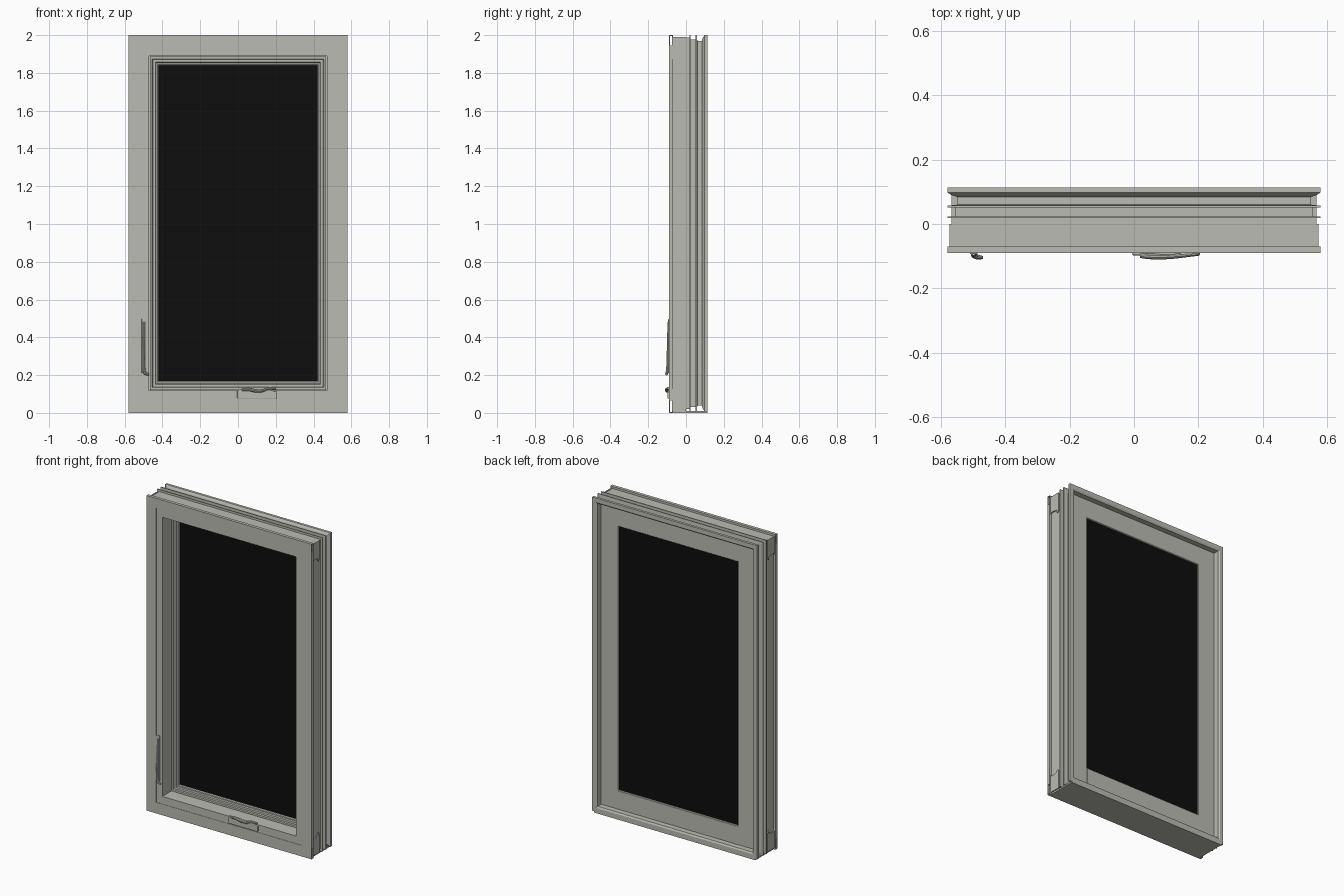
import bpy, bmesh
from mathutils import Vector

cube = bpy.data.objects.get("Cube")
if cube:
    bpy.data.objects.remove(cube, do_unlink=True)

W, H = 0.58, 2.0          # half width and height of the whole window
FRONT = -0.09             # face of the trim boards


def material(name, rgb):
    m = bpy.data.materials.new(name)
    m.use_nodes = True
    m.diffuse_color = (*rgb, 1)
    bsdf = next(n for n in m.node_tree.nodes if n.type == 'BSDF_PRINCIPLED')
    bsdf.inputs["Base Color"].default_value = (*rgb, 1)
    bsdf.inputs["Roughness"].default_value = 0.6
    return m


GREY = material("warm grey paint", (0.50, 0.50, 0.455))
BLACK = material("black glass", (0.004, 0.004, 0.004))


def finish(name, bm, mat, bevel=0):
    bmesh.ops.recalc_face_normals(bm, faces=bm.faces)
    me = bpy.data.meshes.new(name)
    bm.to_mesh(me)
    bm.free()
    me.materials.append(mat)
    ob = bpy.data.objects.new(name, me)
    bpy.context.collection.objects.link(ob)
    if bevel:
        b = ob.modifiers.new("soft edges", 'BEVEL')
        b.width, b.segments = bevel, 2
    return ob


def ring(name, profile, mat=GREY, lift=0.0):
    """Sweep a closed (inset, y) profile round the rectangle with mitred corners."""
    bm = bmesh.new()
    loops = []
    for sx, top in ((-1, 0), (1, 0), (1, 1), (-1, 1)):
        loops.append([bm.verts.new((sx * (W - d), y, H - d if top else d + lift))
                      for d, y in profile])
    n = len(profile)
    for c in range(4):
        a, b = loops[c], loops[(c + 1) % 4]
        for i in range(n):
            j = (i + 1) % n
            bm.faces.new((a[i], a[j], b[j], b[i]))
    return finish(name, bm, mat)


def box(name, lo, hi, mat=GREY, bevel=0):
    bm = bmesh.new()
    bmesh.ops.create_cube(bm, size=1)
    lo, hi = Vector(lo), Vector(hi)
    for v in bm.verts:
        v.co = (lo + hi) / 2 + v.co * (hi - lo)
    return finish(name, bm, mat, bevel)


def prism(name, pts, place, depth, bevel=0):
    """Extrude a flat outline; place() turns 2D points into 3D."""
    bm = bmesh.new()
    face = bm.faces.new([bm.verts.new(place(*p)) for p in pts])
    out = bmesh.ops.extrude_face_region(bm, geom=[face])
    verts = [g for g in out["geom"] if isinstance(g, bmesh.types.BMVert)]
    bmesh.ops.translate(bm, verts=verts, vec=depth)
    return finish(name, bm, GREY, bevel)


def hollow_board(name, z0, z1, y0, y1, wall):
    """Hollow trim board, open at both ends."""
    bm = bmesh.new()

    def loop(x, t):
        return [bm.verts.new((x, y, z)) for y, z in
                ((y0 + t, z0 + t), (y1 - t, z0 + t), (y1 - t, z1 - t), (y0 + t, z1 - t))]
    oa, ia, ob, ib = loop(-W, 0), loop(-W, wall), loop(W, 0), loop(W, wall)
    for i in range(4):
        j = (i + 1) % 4
        for a, b in ((oa, ob), (ia, ib), (oa, ia), (ob, ib)):
            bm.faces.new((a[i], a[j], b[j], b[i]))
    return finish(name, bm, GREY)


def rod(name, pts, radius, flat=1.0):
    """Tapered smooth rod through (x, y, z, thickness) points."""
    cu = bpy.data.curves.new(name, 'CURVE')
    cu.dimensions = '3D'
    cu.bevel_depth, cu.bevel_resolution, cu.use_fill_caps = radius, 3, True
    sp = cu.splines.new('NURBS')
    sp.points.add(len(pts) - 1)
    for p, (x, y, z, r) in zip(sp.points, pts):
        p.co, p.radius = (x, y, z, 1), r
    sp.use_endpoint_u, sp.order_u, sp.resolution_u = True, 3, 8
    cu.materials.append(GREY)
    ob = bpy.data.objects.new(name, cu)
    bpy.context.collection.objects.link(ob)
    bpy.ops.object.select_all(action='DESELECT')
    ob.select_set(True)
    bpy.context.view_layer.objects.active = ob
    bpy.ops.object.convert(target='MESH')
    bpy.ops.object.shade_smooth_by_angle()


# Outer frame: jamb, two fins and the rear flange in one profile
ring("outer_frame", [
    (0.06, -0.088), (0.06, -0.07), (0.013, -0.07), (0.013, 0.018), (0, 0.018),
    (0, 0.024), (0.024, 0.024), (0.024, 0.051), (0, 0.051), (0, 0.057),
    (0.03, 0.06), (0.03, 0.084), (0.012, 0.09), (0, 0.098), (0, 0.114),
    (0.025, 0.114), (0.035, 0.108), (0.035, 0.01), (0.11, 0.01), (0.11, -0.088)],
    lift=0.008)

# Sill closing the small gap under the frame
box("sill_base", (-0.567, -0.07, 0), (0.567, 0.114, 0.01))

# Sash with stepped glazing bead
ring("sash", [
    (0.114, 0.012), (0.114, -0.004), (0.126, -0.004), (0.13, 0.002), (0.143, 0.002),
    (0.147, 0.009), (0.155, 0.009), (0.16, 0.014), (0.16, 0.074), (0.156, 0.078),
    (0.038, 0.078), (0.038, 0.012)], lift=0.008)

# Bottom rail overlay on the rear of the sash
box("sash_bottom_rail", (-0.42, 0.076, 0.05), (0.42, 0.08, 0.162))

# Glass unit
box("glass", (-0.422, 0.016, 0.163), (0.422, 0.073, 1.852), BLACK)

# Trim boards: hollow head and sill, solid sides
hollow_board("head_trim", 1.94, H, FRONT, -0.07, 0.004)
hollow_board("sill_trim", 0, 0.07, FRONT, -0.07, 0.004)
for side, s in (("right", -1), ("left", 1)):
    x0, x1 = sorted((s * 0.512, s * W))
    box(side + "_trim", (x0, FRONT, 0.07), (x1, -0.07, 1.94))

    # Corner brackets on the frame sides
    for end, up in (("lower", 0), ("upper", 1)):
        outline = [(-0.07, 0.01), (0, 0.01), (0, 0.13), (-0.012, 0.14), (-0.016, 0.12),
                   (-0.062, 0.115), (-0.07, 0.13)]
        prism(f"{side}_{end}_bracket", outline,
              lambda y, z: (s * 0.566, y, H - z if up else z), (s * 0.008, 0, 0))

# Crank cover and folded crank handle
prism("crank_cover", [(-0.005, 0.076), (0.205, 0.076), (0.205, 0.112), (0.17, 0.122),
                      (0.03, 0.128), (-0.005, 0.122)],
      lambda x, z: (x, -0.085, z), (0, -0.013, 0), 0.004)
rod("crank_handle", [
    (0.02, -0.098, 0.122, 0.8), (0.05, -0.101, 0.128, 1.0), (0.09, -0.101, 0.116, 1.0),
    (0.13, -0.099, 0.116, 0.9), (0.16, -0.096, 0.132, 0.8), (0.2, -0.093, 0.128, 0.6)], 0.0095)

# Sash lock plate and lever
box("lock_plate", (-0.51, -0.094, 0.21), (-0.486, -0.086, 0.498), GREY, 0.003)
rod("lock_lever", [
    (-0.498, -0.092, 0.48, 0.7), (-0.498, -0.095, 0.38, 0.8), (-0.5, -0.096, 0.27, 0.9),
    (-0.498, -0.099, 0.215, 1.0), (-0.484, -0.104, 0.205, 1.0), (-0.47, -0.104, 0.203, 0.6)], 0.008)
